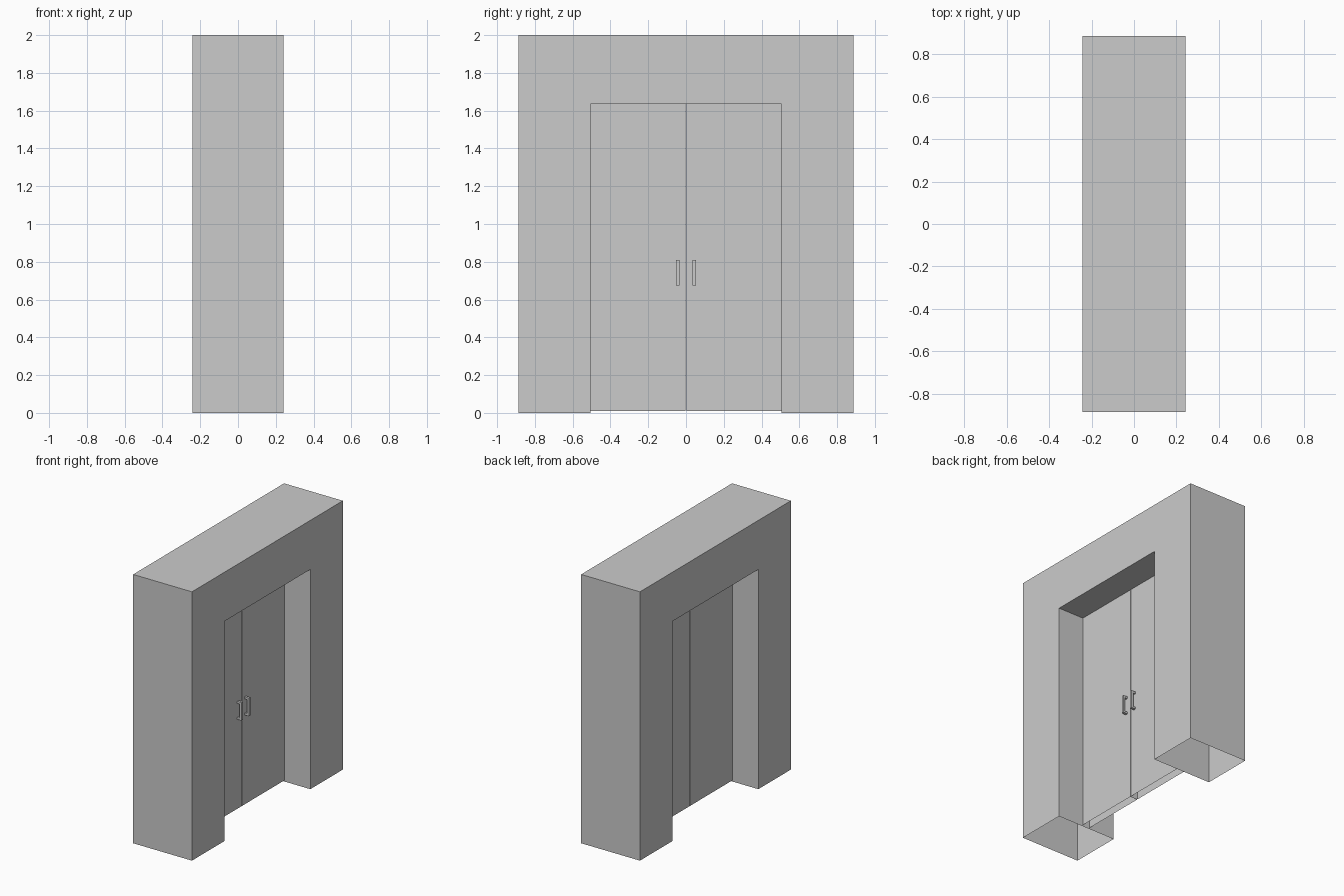
import bpy, bmesh

if "Cube" in bpy.data.objects:
    bpy.data.objects.remove(bpy.data.objects["Cube"])


def extrude_profile(name, points, axis, lo, hi, open_bottom=False):
    """Prism from a closed profile; axis 'x' takes (y, z), axis 'y' takes (x, z)."""
    place = {'x': lambda a, b, d: (d, a, b), 'y': lambda a, b, d: (a, d, b)}[axis]
    bm = bmesh.new()
    base = bm.faces.new([bm.verts.new(place(a, b, lo)) for a, b in points])
    geom = bmesh.ops.extrude_face_region(bm, geom=[base], use_keep_orig=True)['geom']
    shift = place(0, 0, hi - lo)
    bmesh.ops.translate(bm, vec=shift, verts=[g for g in geom if isinstance(g, bmesh.types.BMVert)])
    bmesh.ops.recalc_face_normals(bm, faces=bm.faces[:])
    if open_bottom:
        zmin = min(v.co.z for v in bm.verts)
        low = [f for f in bm.faces if all(abs(v.co.z - zmin) < 1e-5 for v in f.verts)]
        bmesh.ops.delete(bm, geom=low, context='FACES_ONLY')
    mesh = bpy.data.meshes.new(name)
    bm.to_mesh(mesh)
    bm.free()
    obj = bpy.data.objects.new(name, mesh)
    bpy.context.collection.objects.link(obj)
    return obj


W, H = 0.887, 2.0          # wall half width and height
OW, OH = 0.505, 1.635      # opening half width and height
D = 0.242                  # wall half depth
T = 0.03                   # door half thickness

# Hollow wall surround, open underneath
extrude_profile("wall_surround",
                [(-W, 0), (-W, H), (W, H), (W, 0), (OW, 0), (OW, OH), (-OW, OH), (-OW, 0)],
                'x', -D, D, open_bottom=True)

for side, s in (("left", -1), ("right", 1)):
    # Door leaf with a narrow gap at the centre, open underneath
    y0, y1 = sorted((s * 0.003, s * OW))
    extrude_profile(side + "_door", [(y0, 0.01), (y0, OH), (y1, OH), (y1, 0.01)],
                    'x', -T, T, open_bottom=True)

    # C-shaped pull handle on the +x side only
    h0, h1 = sorted((s * 0.034, s * 0.052))
    extrude_profile(side + "_handle",
                    [(T, 0.675), (0.065, 0.675), (0.065, 0.81), (T, 0.81),
                     (T, 0.795), (0.05, 0.795), (0.05, 0.69), (T, 0.69)],
                    'y', h0, h1)
